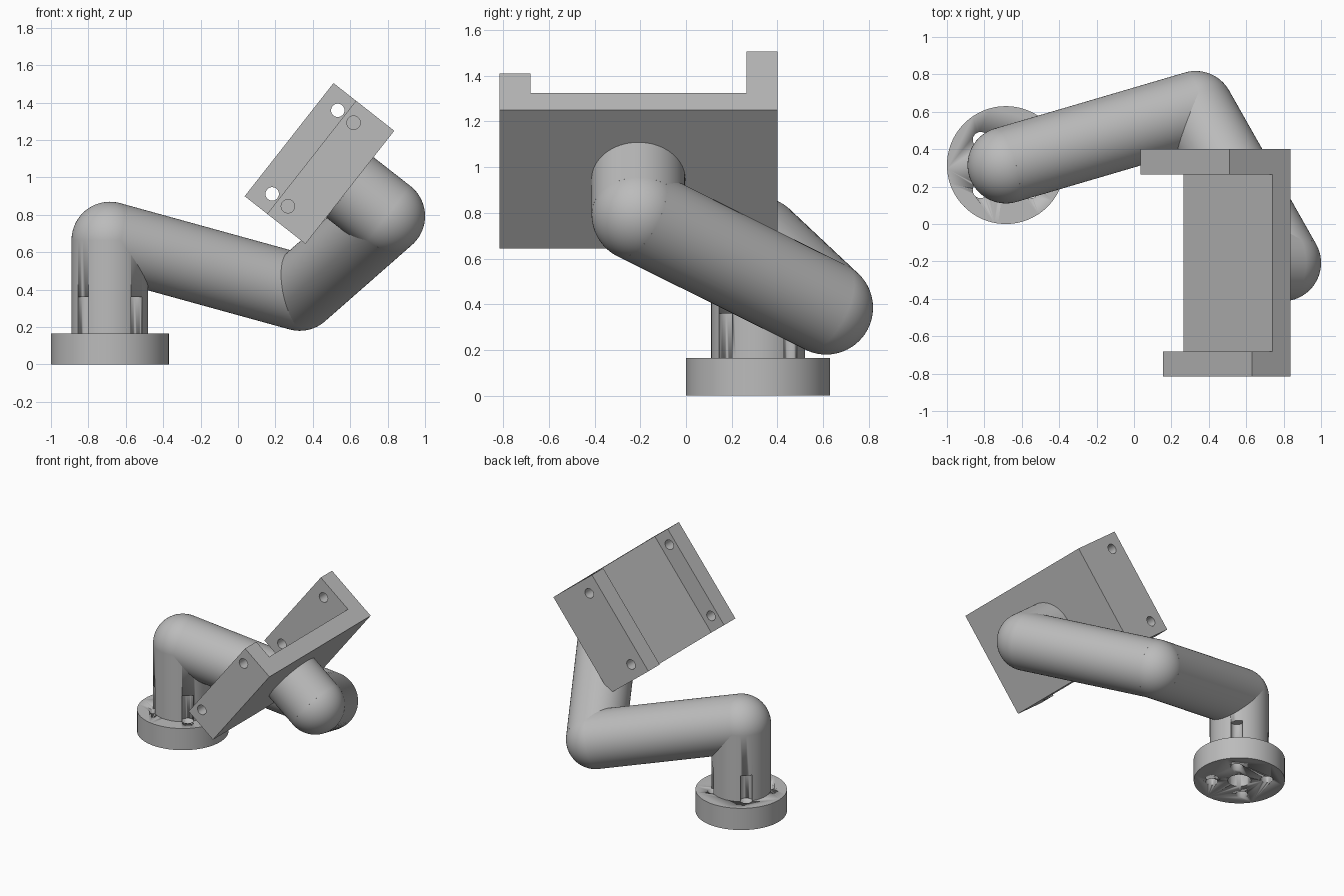
import bpy, bmesh, math
from mathutils import Vector, Matrix

if "Cube" in bpy.data.objects:
    bpy.data.objects.remove(bpy.data.objects["Cube"], do_unlink=True)

# Single plain grey material
grey = bpy.data.materials.new("plain grey")
grey.use_nodes = True
colour = (0.5, 0.5, 0.5, 1)
grey.diffuse_color = colour
grey.node_tree.nodes["Principled BSDF"].inputs["Base Color"].default_value = colour

R = 0.205                                   # tube radius
AXIS = Vector((-0.685, 0.315, 0))           # base axis
shoulder = AXIS + Vector((0, 0, 0.665))
elbow = Vector((0.33, 0.613, 0.385))
wrist = Vector((0.795, -0.208, 0.793))
mount = Vector((0.598, -0.208, 0.947))      # centre of the bracket's rear face


def finish(name, smooth=True):
    ob = bpy.context.object
    ob.name = name
    ob.data.materials.clear()
    ob.data.materials.append(grey)
    if smooth:
        bpy.ops.object.shade_smooth_by_angle(angle=math.radians(35))
    return ob


def rod(name, a, b, radius, sides=64):
    d = b - a
    bpy.ops.mesh.primitive_cylinder_add(
        vertices=sides, radius=radius, depth=d.length, location=(a + b) / 2,
        rotation=d.to_track_quat("Z", "Y").to_euler())
    return finish(name)


def ball(name, centre):
    bpy.ops.mesh.primitive_uv_sphere_add(
        segments=64, ring_count=32, radius=R, location=centre)
    return finish(name)


def cut(targets, cutters):
    for ob in targets:
        bpy.ops.object.select_all(action="DESELECT")
        ob.select_set(True)
        bpy.context.view_layer.objects.active = ob
        for c in cutters:
            mod = ob.modifiers.new("hole", "BOOLEAN")
            mod.object, mod.operation, mod.solver = c, "DIFFERENCE", "EXACT"
            # Keep the hole ahead of any smoothing modifier
            bpy.ops.object.modifier_move_to_index(modifier=mod.name, index=0)
            bpy.ops.object.modifier_apply(modifier=mod.name)
    for c in cutters:
        bpy.data.objects.remove(c, do_unlink=True)


# Base flange and post, with a centre bore and four bolt holes
up = Vector((0, 0, 1))
flange = rod("base_flange", AXIS, AXIS + up * 0.165, 0.315, 96)
post = rod("base_post", AXIS + up * 0.165, shoulder, R)
bores = [rod("bore", AXIS - up * 0.1, AXIS + up * 0.415, 0.08, 48)]
for sx in (-1, 1):
    for sy in (-1, 1):
        p = AXIS + Vector((sx, sy, 0)) * 0.135
        bores.append(rod("bolt_hole", p - up * 0.1, p + up * 0.36, 0.042, 32))
cut([flange, post], bores)

# Arm tubes and rounded joints
rod("lower_arm", shoulder, elbow, R)
rod("upper_arm", elbow, wrist, R)
rod("wrist_stub", wrist, mount, R)
for name, p in (("shoulder", shoulder), ("elbow", elbow), ("wrist", wrist)):
    ball(name + "_joint", p)

# Channel bracket: profile in width and height, extruded along its length
W, T, H, LOW, HIGH = 0.608, 0.135, 0.122, 0.26, 0.413
HALF = 0.3845
profile = [(-W, 0), (W, 0), (W, HIGH), (W - T, HIGH), (W - T, H),
           (T - W, H), (T - W, LOW), (-W, LOW)]
bm = bmesh.new()
face = bm.faces.new([bm.verts.new((-HALF, y, z)) for y, z in profile])
ext = bmesh.ops.extrude_face_region(bm, geom=[face])
bmesh.ops.translate(bm, vec=(2 * HALF, 0, 0),
                    verts=[g for g in ext["geom"] if isinstance(g, bmesh.types.BMVert)])
bmesh.ops.recalc_face_normals(bm, faces=bm.faces)
frame = Matrix.Translation(mount) @ Matrix.Rotation(math.radians(-51.86), 4, "Y")
bm.transform(frame)
mesh = bpy.data.meshes.new("bracket")
bm.to_mesh(mesh)
bm.free()
bracket = bpy.data.objects.new("bracket", mesh)
bpy.context.collection.objects.link(bracket)
bpy.context.view_layer.objects.active = bracket
finish("bracket", smooth=False)

# Two screw holes through each bracket wall
holes = []
for y, z in ((W - T / 2, 0.305), (T / 2 - W, 0.198)):
    for x in (-0.284, 0.284):
        a, b = (frame @ Vector((x, y + s * T, z)) for s in (-1, 1))
        holes.append(rod("screw_hole", a, b, 0.036, 32))
cut([bracket], holes)
bpy.ops.object.shade_smooth_by_angle(angle=math.radians(35))
